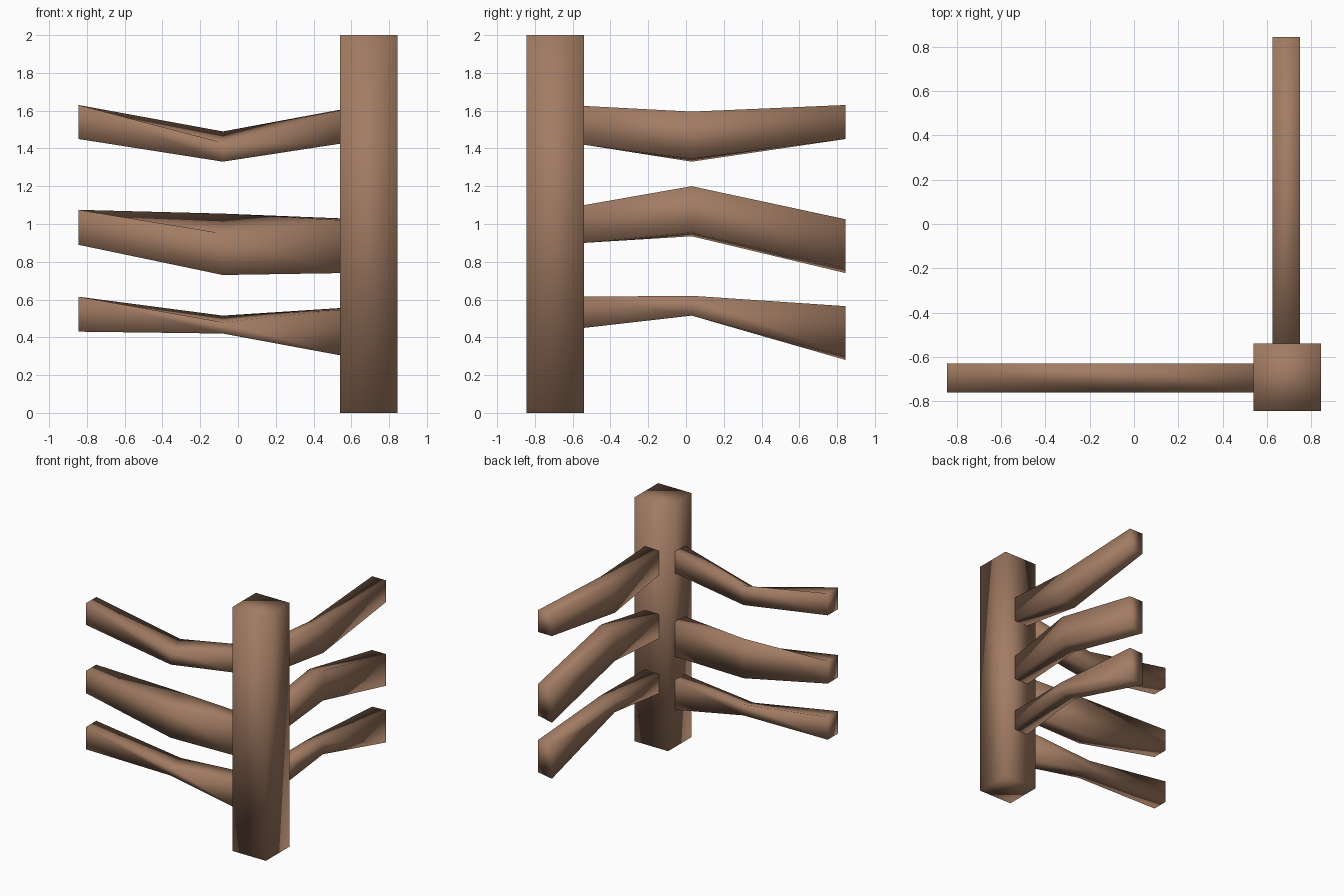
import bpy, bmesh

if "Cube" in bpy.data.objects:
    bpy.data.objects.remove(bpy.data.objects["Cube"])

wood = bpy.data.materials.new("weathered_wood")
wood.diffuse_color = (0.36, 0.20, 0.125, 1)
wood.use_nodes = True
wood.node_tree.nodes["Principled BSDF"].inputs["Base Color"].default_value = wood.diffuse_color


def loft(name, rings):
    """Join a row of four-cornered rings into one capped, soft-shaded beam."""
    bm = bmesh.new()
    loops = [[bm.verts.new(p) for p in ring] for ring in rings]
    for a, b in zip(loops, loops[1:]):
        for i in range(4):
            j = (i + 1) % 4
            bm.faces.new((a[i], a[j], b[j], b[i]))
    bm.faces.new(loops[0])
    bm.faces.new(loops[-1])
    bmesh.ops.recalc_face_normals(bm, faces=bm.faces)
    for f in bm.faces:
        f.smooth = True
    me = bpy.data.meshes.new(name)
    bm.to_mesh(me)
    bm.free()
    me.materials.append(wood)
    ob = bpy.data.objects.new(name, me)
    bpy.context.collection.objects.link(ob)
    return ob


# Corner post
lo, hi = 0.54, 0.845
loft("corner_post", [[(lo, -hi, z), (hi, -hi, z), (hi, -lo, z), (lo, -lo, z)]
                     for z in (0, 2)])

# Side rails along x: per station (x, front bottom, back bottom, back top, front top)
side_rails = {
    "top": [(-0.845, 1.45, 1.45, 1.63, 1.63), (-0.08, 1.33, 1.33, 1.49, 1.43),
            (0.54, 1.425, 1.425, 1.605, 1.60)],
    "middle": [(-0.845, 0.89, 0.89, 1.075, 1.075), (-0.08, 0.73, 0.73, 1.055, 0.95),
               (0.54, 0.74, 0.74, 1.03, 1.02)],
    "bottom": [(-0.845, 0.43, 0.43, 0.615, 0.615), (-0.08, 0.42, 0.425, 0.515, 0.48),
               (0.54, 0.305, 0.305, 0.555, 0.545)],
}
for level, rows in side_rails.items():
    loft(level + "_side_rail",
         [[(x, -0.76, a), (x, -0.63, b), (x, -0.63, c), (x, -0.76, d)]
          for x, a, b, c, d in rows])

# Back rails along y: per station (y, outer bottom, inner bottom, inner top, outer top)
back_rails = {
    "top": [(-0.54, 1.42, 1.42, 1.62, 1.625), (0.03, 1.345, 1.33, 1.57, 1.595),
            (0.845, 1.45, 1.45, 1.63, 1.63)],
    "middle": [(-0.54, 0.90, 0.90, 1.10, 1.10), (0.03, 0.955, 0.935, 1.18, 1.20),
               (0.845, 0.765, 0.74, 1.025, 1.025)],
    "bottom": [(-0.54, 0.45, 0.45, 0.61, 0.615), (0.03, 0.515, 0.515, 0.61, 0.62),
               (0.845, 0.30, 0.28, 0.56, 0.565)],
}
for level, rows in back_rails.items():
    loft(level + "_back_rail",
         [[(0.75, y, a), (0.625, y, b), (0.625, y, c), (0.75, y, d)]
          for y, a, b, c, d in rows])
